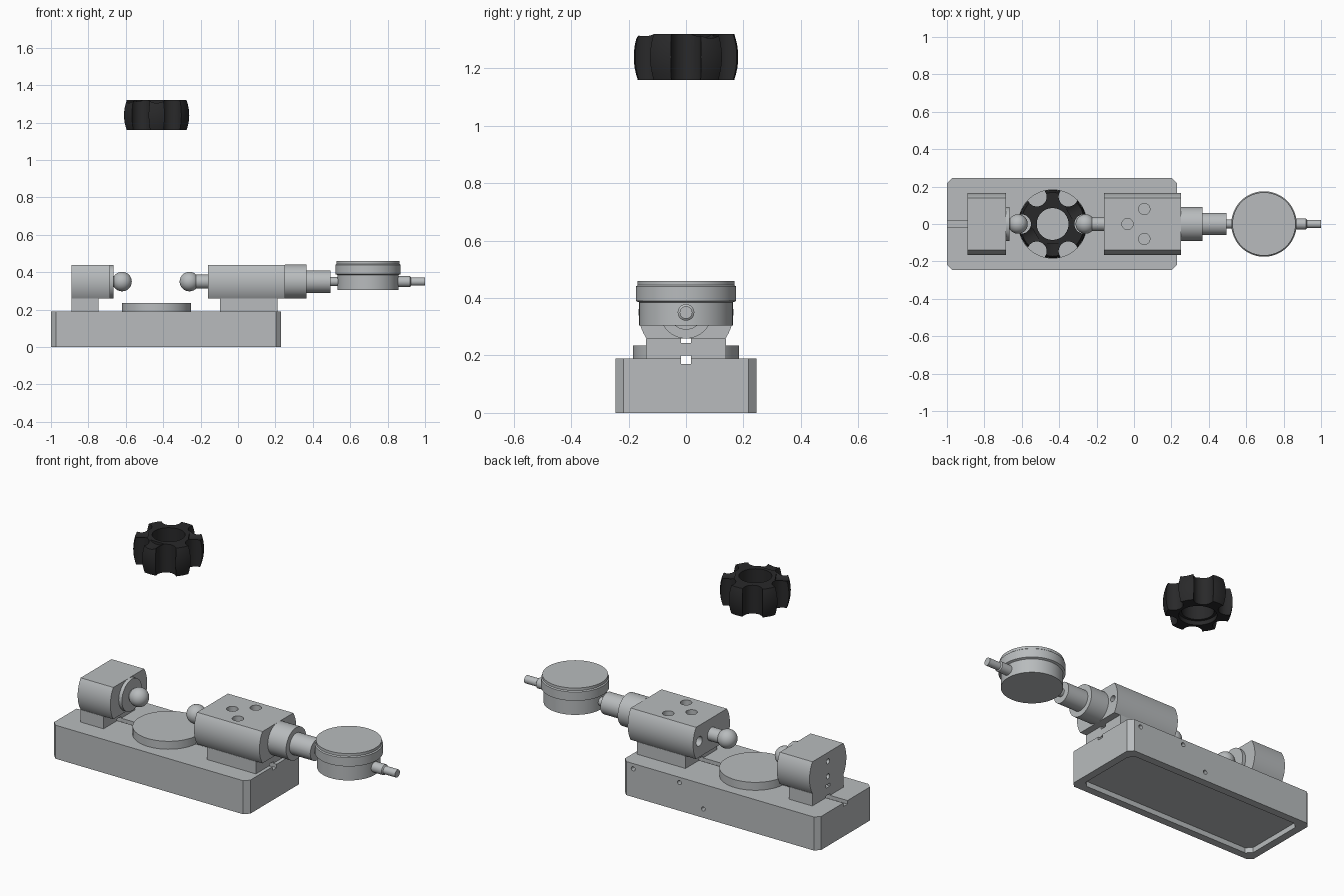
import bpy, bmesh, math
from mathutils import Vector, Matrix

if "Cube" in bpy.data.objects:
    bpy.data.objects.remove(bpy.data.objects["Cube"])


def material(name, rgb):
    m = bpy.data.materials.new(name)
    m.diffuse_color = (*rgb, 1)
    m.use_nodes = True
    m.node_tree.nodes["Principled BSDF"].inputs["Base Color"].default_value = m.diffuse_color
    return m


METAL = material("grey metal", (0.48, 0.50, 0.51))
RUBBER = material("black rubber", (0.022, 0.022, 0.023))
AX_Z = 0.35          # height of the measuring axis
CX = -0.435          # centre of the round seat and the coupling star


def finish(name, bm, mat=METAL):
    bmesh.ops.recalc_face_normals(bm, faces=bm.faces[:])
    me = bpy.data.meshes.new(name)
    bm.to_mesh(me)
    bm.free()
    me.materials.append(mat)
    ob = bpy.data.objects.new(name, me)
    bpy.context.collection.objects.link(ob)
    return ob


def prism(name, pts, offset):
    """Closed outline swept along an offset vector."""
    bm = bmesh.new()
    face = bm.faces.new([bm.verts.new(p) for p in pts])
    ext = bmesh.ops.extrude_face_region(bm, geom=[face])
    bmesh.ops.translate(bm, vec=offset, verts=[v for v in ext["geom"] if isinstance(v, bmesh.types.BMVert)])
    return finish(name, bm)


def box(name, x0, x1, y0, y1, z0, z1):
    return prism(name, [(x0, y0, z0), (x1, y0, z0), (x1, y1, z0), (x0, y1, z0)], (0, 0, z1 - z0))


def lathe(name, profile, origin, axis="Z", mat=METAL, n=64, closed=False):
    """Revolve (radius, height) points about Z or X."""
    bm = bmesh.new()
    vs = [bm.verts.new((r, 0, h)) for r, h in profile]
    pairs = list(zip(vs, vs[1:])) + ([(vs[-1], vs[0])] if closed else [])
    edges = [bm.edges.new(p) for p in pairs]
    bmesh.ops.spin(bm, geom=vs + edges, cent=(0, 0, 0), axis=(0, 0, 1),
                   angle=math.tau, steps=n, use_merge=True)
    bmesh.ops.remove_doubles(bm, verts=bm.verts[:], dist=1e-5)
    if axis == "X":
        bm.transform(Matrix.Rotation(math.pi / 2, 4, "Y"))
    bm.transform(Matrix.Translation(origin))
    return finish(name, bm, mat)


def rod(a, b, r, n=32):
    """Cylinder from a to b, used as a cutter."""
    a, b = Vector(a), Vector(b)
    d = b - a
    bm = bmesh.new()
    bmesh.ops.create_cone(bm, cap_ends=True, segments=n, radius1=r, radius2=r, depth=d.length)
    bm.transform(Matrix.Translation((a + b) / 2) @ d.to_track_quat("Z", "Y").to_matrix().to_4x4())
    return finish("cutter", bm)


def cut(ob, cutters):
    bpy.context.view_layer.objects.active = ob
    for c in cutters:
        m = ob.modifiers.new("cut", "BOOLEAN")
        m.operation, m.solver, m.object = "DIFFERENCE", "EXACT", c
        bpy.ops.object.modifier_apply(modifier=m.name)
        bpy.data.objects.remove(c)


def octagon(x0, x1, h, c, z):
    return [(x0 + c, -h, z), (x1 - c, -h, z), (x1, -h + c, z), (x1, h - c, z),
            (x1 - c, h, z), (x0 + c, h, z), (x0, h - c, z), (x0, -h + c, z)]


def slot(z0, z1):
    return box("cutter", -1.1, 0.4, -0.018, 0.018, z0, z1)


# Base with chamfered corners, top groove, hollow underside and screw holes
base = prism("base", octagon(-1, 0.23, 0.245, 0.027, 0), (0, 0, 0.19))
holes = [rod((x, y, 0), (x, y, 0.07), 0.014, 16) for x in (0.1, -0.385, -0.87) for y in (-0.09, 0.09)]
holes += [rod((x, 0.2, z), (x, 0.3, z), 0.012, 16)
          for x, z in ((0.16, 0.16), (-0.13, 0.16), (-0.28, 0.05), (-0.5, 0.05), (-0.73, 0.05))]
cut(base, [slot(0.17, 0.25), prism("cutter", octagon(-0.955, 0.185, 0.2, 0.03, -0.05), (0, 0, 0.08))] + holes)

# Pedestals under both heads
for name, x0, x1 in (("left_pedestal", -0.89, -0.745), ("right_pedestal", -0.095, 0.21)):
    ob = box(name, x0, x1, -0.14, 0.14, 0.19, 0.26)
    cut(ob, [slot(0.15, 0.2), slot(0.243, 0.3)])

# Round seat, scooped beside each ball tip
seat = lathe("round_seat", [(0, 0.19), (0.185, 0.19), (0.185, 0.235), (0, 0.235)], (CX, 0, 0))
cut(seat, [rod((CX + s * 0.185, 0, 0.1), (CX + s * 0.185, 0, 0.3), 0.075) for s in (-1, 1)]
    + [slot(0.15, 0.2)]
    + [rod((CX + x, y, 0.21), (CX + x, y, 0.3), 0.03)
       for x, y in ((0, 0), (0.1, 0), (-0.1, 0), (0, 0.1), (0, -0.1))])


def head(name, x0, x1, top_holes, end_holes):
    """Round-sided block with flat top and bottom."""
    t = math.asin(0.09 / 0.165)
    half = [-t + 2 * t * i / 16 for i in range(17)]
    pts = [(x0, 0.165 * math.cos(a), AX_Z + 0.165 * math.sin(a))
           for a in half + [math.pi + a for a in half]]
    ob = prism(name, pts, (x1 - x0, 0, 0))
    cut(ob, [rod((x, y, 0.38), (x, y, 0.5), 0.03) for x, y in top_holes]
        + [rod((x - 0.04, y, z), (x + 0.04, y, z), r) for x, y, z, r in end_holes])
    return ob


head("left_head", -0.89, -0.685, [(-0.81, 0.08), (-0.81, -0.1)],
     [(-0.685, 0.122, AX_Z, 0.025), (-0.685, -0.122, AX_Z, 0.025),
      (-0.89, 0, 0.39, 0.014), (-0.89, 0, 0.305, 0.014)])
head("right_head", -0.16, 0.25, [(-0.035, 0), (0.055, 0.08), (0.055, -0.08)],
     [(-0.16, 0.11, AX_Z, 0.027), (-0.16, -0.11, AX_Z, 0.027),
      (0.25, 0.125, AX_Z, 0.018), (0.25, -0.125, AX_Z, 0.018)])

# Ball tips on short necks
lathe("left_flange", [(0, 0), (0.09, 0), (0.09, 0.02), (0.03, 0.02), (0.03, 0.05), (0, 0.05)],
      (-0.685, 0, AX_Z), "X")
lathe("right_neck", [(0, 0), (0.037, 0), (0.037, 0.08), (0, 0.08)], (-0.23, 0, AX_Z), "X")
ball = [(0.052 * math.sin(math.pi * i / 20), -0.052 * math.cos(math.pi * i / 20)) for i in range(21)]
ball[0], ball[-1] = (0, -0.052), (0, 0.052)
for name, x in (("left_ball", -0.62), ("right_ball", -0.26)):
    lathe(name, ball, (x, 0, AX_Z), "X", n=40)

# Stepped sleeve holding the gauge, with a clamp screw hole
sleeve = lathe("gauge_sleeve", [(0, 0), (0.091, 0), (0.091, 0.115), (0.06, 0.115), (0.06, 0.245), (0, 0.245)],
               (0.25, 0, AX_Z), "X")
cut(sleeve, [rod((0.465, -0.1, AX_Z), (0.465, -0.03, AX_Z), 0.014, 16)])

# Round gauge with its two stems
lathe("gauge_body", [(0, 0.305), (0.163, 0.305), (0.163, 0.385), (0.175, 0.39), (0.175, 0.44),
                     (0.169, 0.445), (0.169, 0.46), (0, 0.46)], (0.695, 0, 0), n=72)
lathe("inner_stem", [(0, 0), (0.024, 0), (0.024, 0.07), (0, 0.07)], (0.48, 0, AX_Z), "X")
lathe("outer_stem", [(0, 0), (0.029, 0), (0.029, 0.07), (0.022, 0.075), (0.022, 0.15), (0, 0.15)],
      (0.85, 0, AX_Z), "X", n=32)

# Six-lobed coupling star: barrel ring with scalloped sides and dished lobe tops
outer = [(0.182 - 0.014 * ((i - 4) / 4) ** 2, 1.16 + 0.02 * i) for i in range(9)]
star = lathe("coupling_star", [(0.1, 1.16)] + outer + [(0.085, 1.32), (0.085, 1.185), (0.1, 1.185)],
             (CX, 0, 0), mat=RUBBER, n=72, closed=True)
cutters = []
for i in range(6):
    a, b = math.radians(60 * i), math.radians(60 * i + 30)
    x, y = CX + 0.168 * math.cos(a), 0.168 * math.sin(a)
    cutters.append(rod((x, y, 1.1), (x, y, 1.4), 0.052))
    u = Vector((math.cos(b), math.sin(b), 0))
    c = Vector((CX, 0, 1.38))
    cutters.append(rod(c + u * 0.105, c + u * 0.25, 0.075, 48))
cut(star, cutters)

# Smooth round surfaces, keep sharp edges
for ob in bpy.data.objects:
    ob.select_set(True)
bpy.context.view_layer.objects.active = star
bpy.ops.object.shade_smooth_by_angle(angle=math.radians(30))
